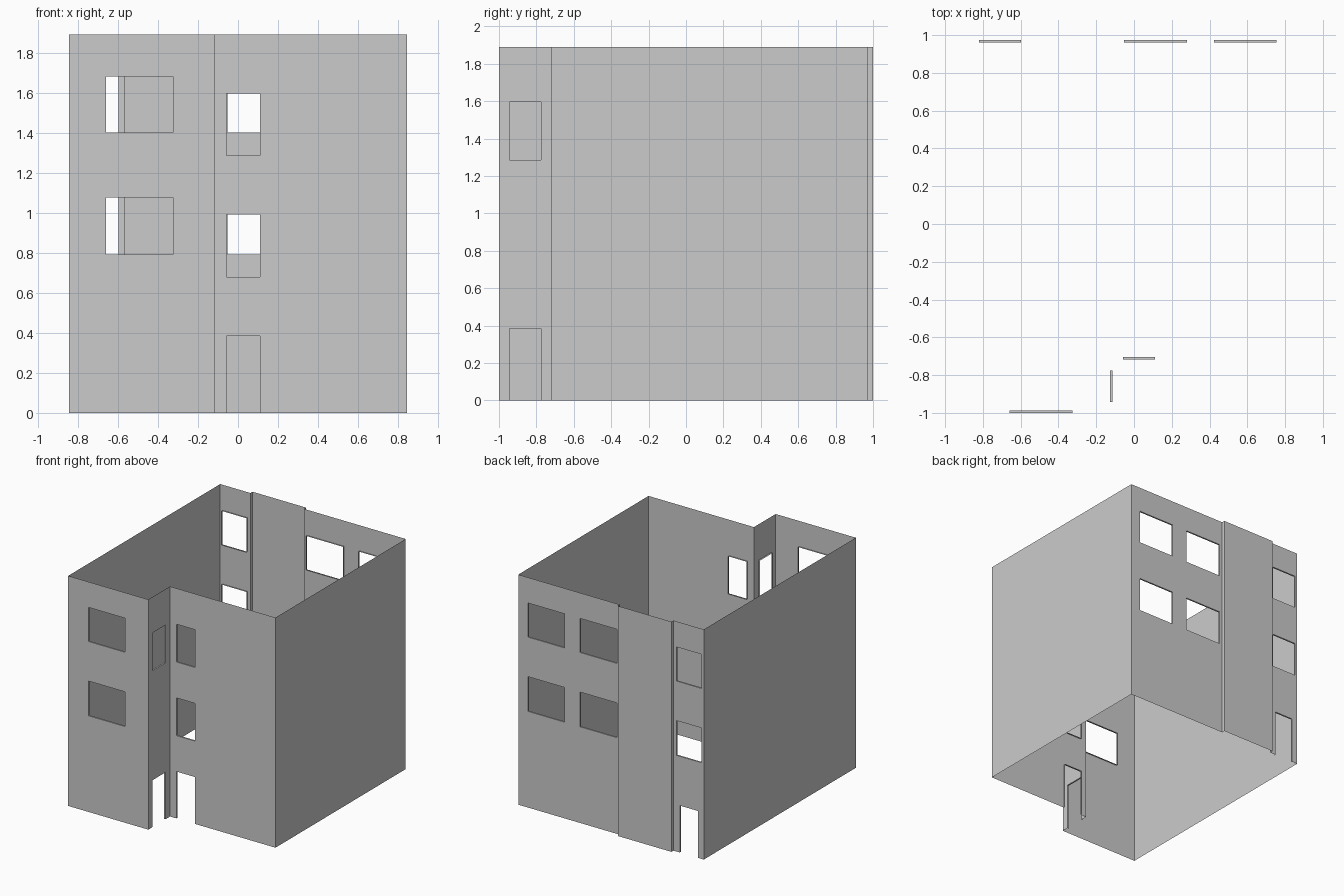
import bpy, bmesh
from mathutils import Vector

if "Cube" in bpy.data.objects:
    bpy.data.objects.remove(bpy.data.objects["Cube"])

H = 1.89        # wall height
DEPTH = 0.013   # depth of window and door reveals
X0, X1 = -0.843, 0.843
BACK, PANEL = 0.973, 1.0
STEP_X, STEP_Y = -0.115, -0.718


def wall(name, p, q, openings=()):
    """Thin wall from p to q (interior on the left); openings are (start, end, bottom, top)."""
    p, q = Vector((*p, 0)), Vector((*q, 0))
    length = (q - p).length
    d = (q - p).normalized()
    inward = Vector((-d.y, d.x, 0))
    bm = bmesh.new()

    def face(*pts):
        bm.faces.new([bm.verts.new(p + d * u + Vector((0, 0, z)) + inward * w) for u, z, w in pts])

    us = sorted({0, length, *[v for o in openings for v in o[:2]]})
    zs = sorted({0, H, *[v for o in openings for v in o[2:]]})
    # wall sheet with the openings left out
    for a, b in zip(us, us[1:]):
        for c, e in zip(zs, zs[1:]):
            mu, mz = (a + b) / 2, (c + e) / 2
            if not any(o[0] < mu < o[1] and o[2] < mz < o[3] for o in openings):
                face((a, c, 0), (b, c, 0), (b, e, 0), (a, e, 0))
    # reveals around each opening, no sill under doors
    for a, b, c, e in openings:
        ring = [(a, c), (a, e), (b, e), (b, c)]
        sides = list(zip(ring, ring[1:]))
        if c > 0:
            sides.append((ring[3], ring[0]))
        for (u, z), (v, t) in sides:
            face((u, z, 0), (u, z, DEPTH), (v, t, DEPTH), (v, t, 0))
    bmesh.ops.remove_doubles(bm, verts=bm.verts, dist=1e-5)
    me = bpy.data.meshes.new(name)
    bm.to_mesh(me)
    bm.free()
    bpy.context.collection.objects.link(bpy.data.objects.new(name, me))


def holes(a, b, rows):
    return [(a, b, lo, hi) for lo, hi in rows]


WIDE = [(0.79, 1.075), (1.40, 1.68)]
TALL = [(0.68, 0.99), (1.285, 1.595)]
DOOR = (0, 0.385)

# front: projecting bay, entrance return and set-back part
wall("front_bay_wall", (X0, -1), (STEP_X, -1), holes(-0.66 - X0, -0.325 - X0, WIDE))
wall("entrance_side_wall", (STEP_X, -1), (STEP_X, STEP_Y), holes(0.057, 0.225, [DOOR, TALL[1]]))
wall("front_setback_wall", (STEP_X, STEP_Y), (X1, STEP_Y),
     holes(-0.057 - STEP_X, 0.11 - STEP_X, [DOOR] + TALL))

# plain side walls
wall("right_wall", (X1, STEP_Y), (X1, BACK))
wall("left_wall", (X0, BACK), (X0, -1))

# back: windowed parts either side of a shallow projecting panel
PA, PB = -0.08, -0.568
wall("back_wall_wide", (X1, BACK), (PA, BACK),
     holes(X1 - 0.755, X1 - 0.423, WIDE) + holes(X1 - 0.28, X1 + 0.053, WIDE))
wall("back_panel_side_a", (PA, BACK), (PA, PANEL))
wall("back_panel", (PA, PANEL), (PB, PANEL))
wall("back_panel_side_b", (PB, PANEL), (PB, BACK))
wall("back_wall_narrow", (PB, BACK), (X0, BACK),
     holes(PB + 0.597, PB + 0.82, WIDE) + holes(PB + 0.625, PB + 0.79, [DOOR]))
